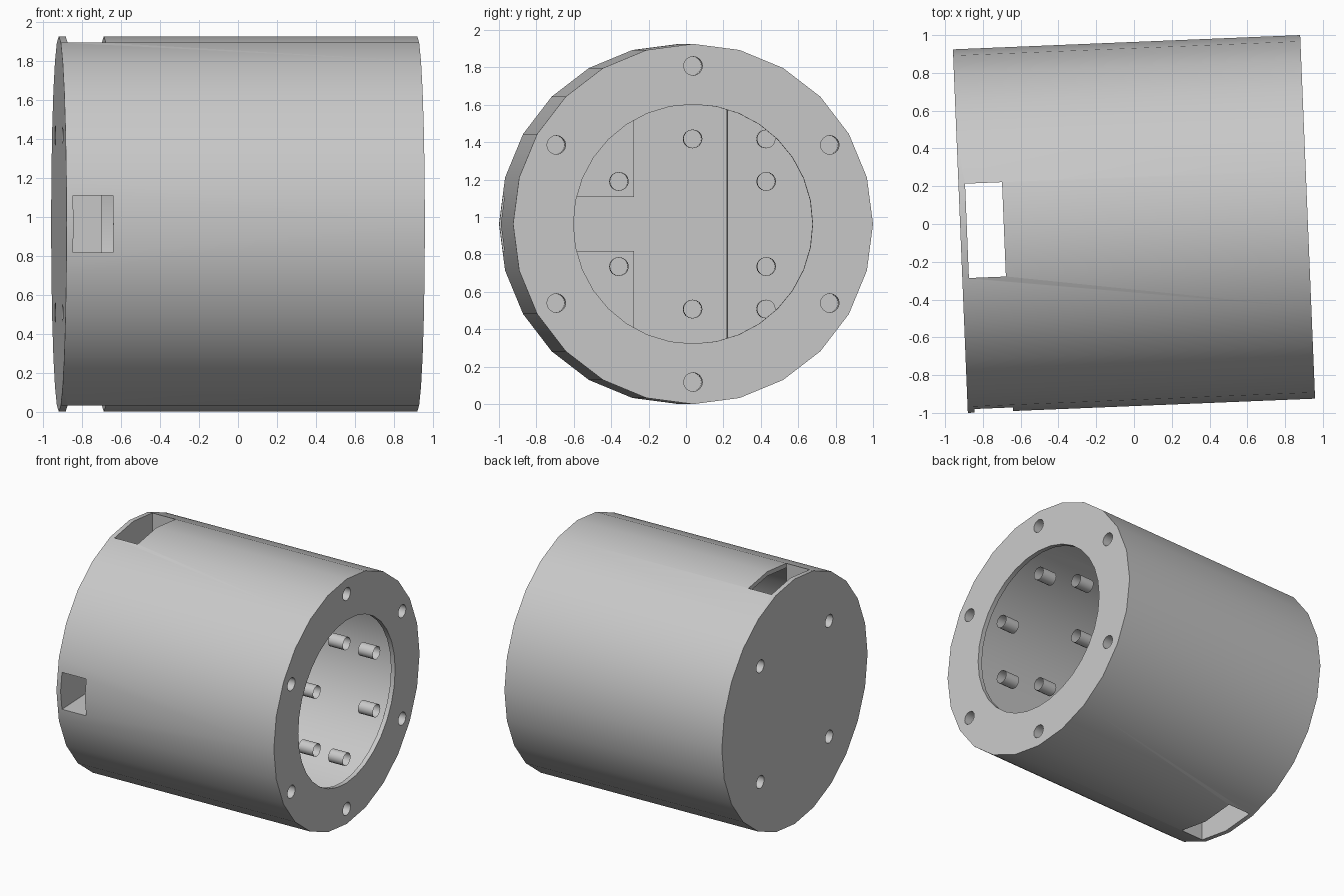
import bpy, bmesh, math
from mathutils import Matrix, Vector

if "Cube" in bpy.data.objects:
    bpy.data.objects.remove(bpy.data.objects["Cube"], do_unlink=True)

R, HALF, WALL = 0.963, 0.92, 0.035      # outer radius, half length, sheet thickness
FLOOR = -0.69                           # inner face of the thick end slab
HOLE = 0.05
TUBE_END = 0.795
PEG_END = -0.62
PLACE = Matrix.Translation((0, 0, R)) @ Matrix.Rotation(math.radians(2.35), 4, 'Z')

grey = bpy.data.materials.new("plain grey")
grey.use_nodes = True
grey.diffuse_color = (0.58, 0.58, 0.58, 1)
grey.node_tree.nodes["Principled BSDF"].inputs["Base Color"].default_value = grey.diffuse_color


def make(name, bm):
    mesh = bpy.data.meshes.new(name)
    bmesh.ops.recalc_face_normals(bm, faces=bm.faces)
    bm.to_mesh(mesh)
    bm.free()
    mesh.materials.append(grey)
    ob = bpy.data.objects.new(name, mesh)
    bpy.context.collection.objects.link(ob)
    return ob


def add_rod(bm, x0, x1, radius, y=0, z=0, sides=16, open_at=None):
    """Cylinder along x; open_at removes the cap at that x."""
    m = Matrix.Translation(((x0 + x1) / 2, y, z)) @ Matrix.Rotation(math.pi / 2, 4, 'Y')
    made = bmesh.ops.create_cone(bm, cap_ends=True, segments=sides, radius1=radius,
                                 radius2=radius, depth=x1 - x0, matrix=m)
    if open_at is not None:
        caps = [f for f in {f for v in made["verts"] for f in v.link_faces}
                if all(abs(v.co.x - open_at) < 1e-4 for v in f.verts)]
        bmesh.ops.delete(bm, geom=caps, context='FACES_ONLY')


def rod(name, *args, **kw):
    bm = bmesh.new()
    add_rod(bm, *args, **kw)
    return make(name, bm)


def box(name, lo, hi):
    lo, hi = Vector(lo), Vector(hi)
    bm = bmesh.new()
    bmesh.ops.create_cube(bm, size=1, matrix=Matrix.Translation((lo + hi) / 2)
                          @ Matrix.Diagonal((*(hi - lo), 1)))
    return make(name, bm)


def ring(radius, count, start):
    return [(radius * math.cos(start + i * math.tau / count),
             radius * math.sin(start + i * math.tau / count)) for i in range(count)]


def smooth(ob):
    bpy.ops.object.select_all(action='DESELECT')
    ob.select_set(True)
    bpy.context.view_layer.objects.active = ob
    bpy.ops.object.shade_smooth_by_angle(angle=math.radians(30))


rim_spots = ring(0.845, 6, math.pi / 2)
inner_spots = ring(0.455, 6, math.pi / 2)
base_spots = ring(0.643, 4, math.pi / 4)

# Housing drum and everything cut from it
housing = rod("housing", -HALF, HALF, R, sides=24)
cutters = [
    rod("cavity_cutter", FLOOR, HALF - WALL, R - WALL, sides=24),
    rod("opening_cutter", HALF - 0.1, HALF + 0.1, 0.64, sides=32),
    box("through_slot_cutter", (WALL - HALF, -0.25, -1.2), (FLOOR + 0.001, 0.25, 1.2)),
    box("front_slot_cutter", (WALL - HALF, -1.2, -0.145), (FLOOR + 0.01, -0.2, 0.145)),
]
cutters += [rod("rim_hole_cutter", HALF - 0.08, HALF + 0.1, HOLE, y, z) for y, z in rim_spots]
cutters += [rod("base_hole_cutter", -HALF - 0.1, PEG_END, HOLE, y, z) for y, z in base_spots]
for c in cutters:
    c.hide_render = True
    mod = housing.modifiers.new(c.name, 'BOOLEAN')
    mod.operation, mod.solver, mod.object = 'DIFFERENCE', 'EXACT', c

# Bake the cuts and drop the cutters
graph = bpy.context.evaluated_depsgraph_get()
baked = bpy.data.meshes.new_from_object(housing.evaluated_get(graph))
housing.modifiers.clear()
housing.data = baked
for c in cutters:
    bpy.data.objects.remove(c, do_unlink=True)

# Thin sockets behind the rim, inside the opening and above the slab
groups = {
    "rim_sockets": (rim_spots, TUBE_END, HALF - WALL, HALF - WALL),
    "inner_sockets": (inner_spots, TUBE_END, HALF, HALF),
    "base_sockets": (base_spots, FLOOR, PEG_END, FLOOR),
}
parts = [housing]
for name, (spots, x0, x1, mouth) in groups.items():
    bm = bmesh.new()
    for y, z in spots:
        add_rod(bm, x0, x1, HOLE, y, z, open_at=mouth)
    parts.append(make(name, bm))

# Set the drum on the ground with its slight turn
for ob in parts:
    ob.data.transform(PLACE)
    smooth(ob)
